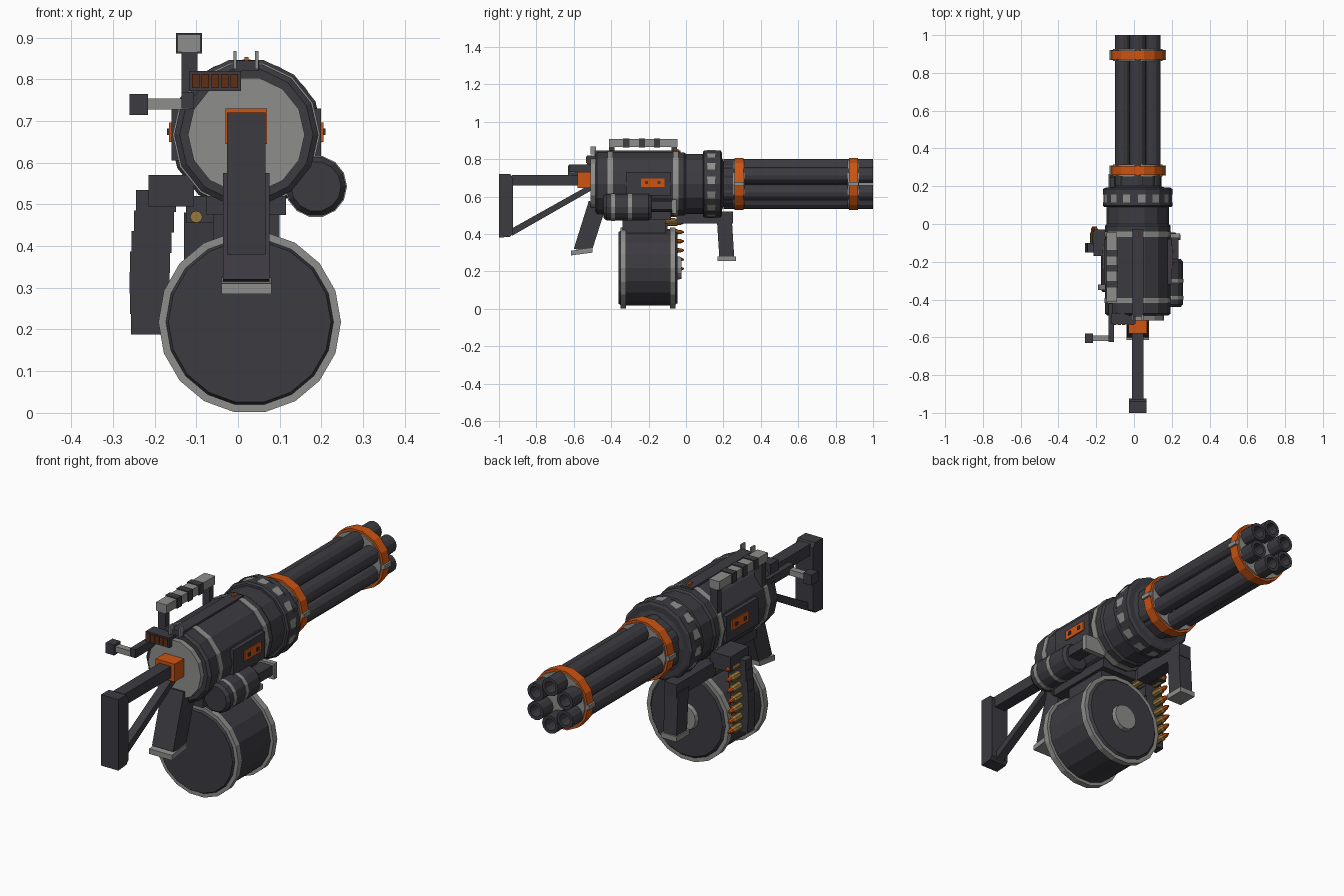
import bpy, bmesh, math

CX, CZ = 0.02, 0.667          # axis of the weapon body


def material(name, rgb):
    m = bpy.data.materials.new(name)
    m.diffuse_color = (*rgb, 1)
    return m


DARK = material("gunmetal", (0.045, 0.043, 0.052))
GREY = material("steel grey", (0.27, 0.27, 0.26))
ORANGE = material("orange", (0.61, 0.09, 0.006))
RUST = material("dark rust", (0.115, 0.026, 0.006))
BRASS = material("brass", (0.32, 0.19, 0.045))


def finish(name, bm, mats):
    bmesh.ops.recalc_face_normals(bm, faces=bm.faces)
    me = bpy.data.meshes.new(name)
    bm.to_mesh(me)
    bm.free()
    for m in mats:
        me.materials.append(m)
    ob = bpy.data.objects.new(name, me)
    bpy.context.collection.objects.link(ob)
    return ob


def lathe(name, mat, profile, n=14, c=(CX, CZ), alt=None):
    """Turned part along y; profile holds (radius, y); alt colours every other side."""
    bm = bmesh.new()
    rings = [[bm.verts.new((c[0] + r * math.cos(2 * math.pi * i / n), y,
                            c[1] + r * math.sin(2 * math.pi * i / n)))
              for i in range(n)] for r, y in profile]
    for a, b in zip(rings, rings[1:]):
        for i in range(n):
            f = bm.faces.new((a[i], a[(i + 1) % n], b[(i + 1) % n], b[i]))
            f.material_index = i % 2 if alt else 0
    bm.faces.new(rings[0])
    bm.faces.new(rings[-1])
    return finish(name, bm, [mat, alt] if alt else [mat])


def tube(name, mat, ro, ri, y0, y1, n=14, c=(CX, CZ)):
    """Solid disc unless ri is given, when the far end is hollow."""
    prof = [(ro, y0), (ro, y1)]
    if ri:
        prof += [(ri, y1), (ri, y1 - 0.1)]
    return lathe(name, mat, prof, n, c)


def prism(name, mat, x0, x1, yz):
    """Side profile in (y, z) stretched from x0 to x1."""
    bm = bmesh.new()
    a, b = ([bm.verts.new((x, y, z)) for y, z in yz] for x in (x0, x1))
    bm.faces.new(a)
    bm.faces.new(b)
    k = len(yz)
    for i in range(k):
        bm.faces.new((a[i], a[(i + 1) % k], b[(i + 1) % k], b[i]))
    return finish(name, bm, [mat])


def box(name, mat, x0, x1, y0, y1, z0, z1):
    return prism(name, mat, x0, x1, [(y0, z0), (y1, z0), (y1, z1), (y0, z1)])


# Receiver body with its bands
lathe("receiver_body", DARK, [(0.16, -0.485), (0.173, -0.475), (0.173, -0.01),
                              (0.165, 0.0), (0.165, 0.1)])
tube("rear_plate", GREY, 0.14, 0, -0.51, -0.48)
for y in (-0.405, -0.055):
    tube("body_band", GREY, 0.177, 0, y - 0.014, y + 0.014)
lathe("collar", DARK, [(0.176, 0.09), (0.184, 0.097), (0.184, 0.115), (0.172, 0.115),
                       (0.172, 0.155), (0.184, 0.155), (0.184, 0.185), (0.172, 0.192)])
lathe("collar_blocks", GREY, [(0.181, 0.113), (0.181, 0.157)], n=28, alt=DARK)
lathe("barrel_socket", DARK, [(0.15, 0.19), (0.125, 0.2), (0.125, 0.26)])

# Six barrels on a hub, held by clamps
for i in range(6):
    a = math.radians(30 + 60 * i)
    tube("barrel", DARK, 0.043, 0.028, 0.2, 1.0, 12,
         (CX + 0.09 * math.cos(a), CZ + 0.09 * math.sin(a)))
tube("barrel_shaft", DARK, 0.035, 0, 0.2, 0.92, 10)
for y in (0.283, 0.895):
    tube("clamp_ring", ORANGE, 0.143, 0, y - 0.024, y + 0.024)
    tube("clamp_disc", GREY, 0.132, 0, y - 0.031, y + 0.031)
    for s in (-1, 1):
        x = CX + s * 0.138
        box("clamp_lug", GREY, x - 0.012, x + 0.012, y - 0.026, y + 0.026, CZ - 0.01, CZ + 0.01)

# Top rail and sights
box("top_rail", DARK, -0.01, 0.05, -0.49, -0.03, 0.82, 0.845)
for x in (-0.007, 0.045):
    box("rear_sight", GREY, x - 0.004, x + 0.004, -0.51, -0.48, 0.825, 0.868)
box("front_sight", ORANGE, 0.015, 0.025, -0.07, -0.04, 0.84, 0.854)

# Carry handle
box("carry_bar", GREY, -0.145, -0.09, -0.412, -0.045, 0.866, 0.907)
for y in (-0.396, -0.062):
    box("carry_leg", DARK, -0.135, -0.097, y - 0.015, y + 0.015, 0.75, 0.868)
for y in (-0.32, -0.235, -0.155):
    box("carry_grip_band", DARK, -0.149, -0.086, y - 0.017, y + 0.017, 0.862, 0.911)

# Charging handle and vent block at the rear
box("charging_arm", DARK, -0.135, -0.105, -0.625, -0.42, 0.73, 0.77)
lever = [(-0.62, 0.727), (-0.59, 0.727), (-0.59, 0.754), (-0.62, 0.754)]
prism("charging_rod", GREY, -0.22, -0.115, lever)
box("charging_knob", DARK, -0.26, -0.216, -0.63, -0.58, 0.715, 0.765)
box("vent_block", DARK, -0.118, 0.007, -0.53, -0.47, 0.772, 0.82)
for i in range(5):
    x = -0.11 + 0.023 * i
    box("vent_slot", RUST, x, x + 0.018, -0.534, -0.529, 0.779, 0.813)

# Side plates with orange badge and bolts, both sides
for s in (-1, 1):
    def side(name, mat, d0, d1, *r):
        box(name, mat, *sorted((CX + s * d0, CX + s * d1)), *r)
    side("side_plate", DARK, 0.14, 0.179, -0.32, -0.08, 0.605, 0.73)
    side("side_badge", ORANGE, 0.17, 0.185, -0.24, -0.115, 0.65, 0.697)
    for y in (-0.21, -0.145):
        side("badge_bolt", DARK, 0.18, 0.19, y - 0.008, y + 0.008, 0.666, 0.682)

# Shoulder stock
prism("butt_plate", DARK, -0.026, 0.066, [(-1, 0.38), (-0.94, 0.385), (-0.925, 0.40),
                                          (-0.925, 0.70), (-0.94, 0.72), (-1, 0.72)])
box("stock_bar", DARK, -0.01, 0.05, -0.93, -0.56, 0.66, 0.715)
prism("stock_strut", DARK, 0.0, 0.04, [(-0.93, 0.39), (-0.51, 0.63), (-0.51, 0.665), (-0.93, 0.43)])
box("stock_collar", ORANGE, -0.03, 0.07, -0.58, -0.50, 0.645, 0.73)

# Pistol grip
prism("pistol_grip", DARK, -0.036, 0.076, [(-0.52, 0.575), (-0.42, 0.57), (-0.505, 0.305), (-0.60, 0.32)])
prism("grip_cap", GREY, -0.04, 0.08, [(-0.615, 0.31), (-0.50, 0.325), (-0.50, 0.30), (-0.615, 0.285)])

# Drum magazine
DC = (0.028, 0.218)
lathe("drum", DARK, [(0.195, -0.36), (0.204, -0.345), (0.204, -0.06), (0.19, -0.045)], 18, DC)
for y in (-0.335, -0.07):
    tube("drum_rim", GREY, 0.219, 0, y - 0.015, y + 0.015, 18, DC)
lathe("drum_hub", GREY, [(0.065, -0.05), (0.06, -0.025)], 14, DC)
box("drum_neck", DARK, -0.06, 0.10, -0.34, -0.11, 0.38, 0.54)
box("neck_lip", DARK, -0.075, 0.115, -0.43, -0.08, 0.475, 0.52)

# Side canister on the right
CC = (0.187, 0.543)
lathe("canister", DARK, [(0.06, -0.44), (0.072, -0.425), (0.072, -0.2), (0.06, -0.185)], 14, CC)
for y in (-0.39, -0.30):
    tube("canister_band", GREY, 0.0745, 0, y - 0.01, y + 0.01, 14, CC)
box("canister_pipe", DARK, 0.17, 0.235, -0.2, -0.07, 0.53, 0.575)
box("canister_bracket", GREY, 0.13, 0.243, -0.075, -0.05, 0.51, 0.585)

# Ammunition belt on the left
box("feed_box", DARK, -0.215, -0.105, -0.17, -0.03, 0.495, 0.57)
for i, x in enumerate((-0.197, -0.201, -0.207, -0.211, -0.212, -0.211, -0.209)):
    z = 0.508 - 0.049 * i
    box("belt_link", DARK, x - 0.048, x + 0.048, -0.15, -0.10, z - 0.026, z + 0.026)
    c = (x - 0.005, z)
    lathe("cartridge", BRASS, [(0.017, -0.14), (0.017, -0.05), (0.012, -0.043)], 8, c)
    lathe("bullet_tip", ORANGE, [(0.012, -0.045), (0.011, -0.028), (0.004, -0.012)], 8, c)
lathe("feed_cartridge", BRASS, [(0.015, -0.12), (0.015, -0.055)], 8, (-0.10, 0.47))

# Forward grip on its arm
box("foregrip_arm", DARK, -0.125, -0.06, -0.05, 0.25, 0.455, 0.52)
prism("foregrip", DARK, -0.13, -0.06, [(0.165, 0.48), (0.245, 0.48), (0.258, 0.275), (0.178, 0.275)])
box("foregrip_cap", GREY, -0.136, -0.054, 0.168, 0.266, 0.255, 0.28)
